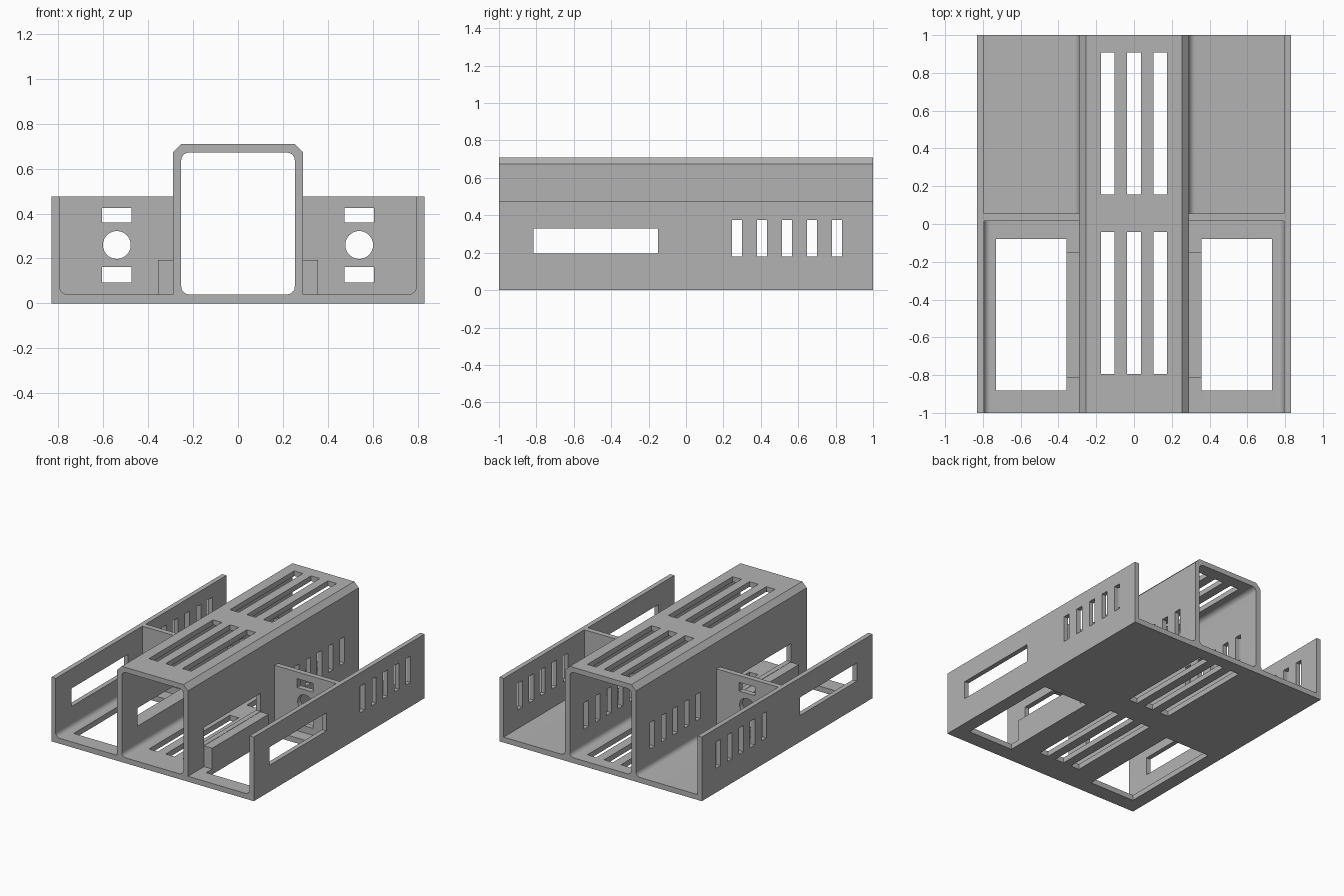
import bpy, bmesh, math
from mathutils import Vector

if "Cube" in bpy.data.objects:
    bpy.data.objects.remove(bpy.data.objects["Cube"], do_unlink=True)

grey = bpy.data.materials.new("mid_grey")
grey.use_nodes = True
GREY = (0.45, 0.45, 0.45, 1)
grey.diffuse_color = GREY
grey.node_tree.nodes["Principled BSDF"].inputs["Base Color"].default_value = GREY


def prism(name, points, axis, start, end):
    """Extrude a 2D outline along an axis."""
    place = {"x": lambda u, v, w: (w, u, v),
             "y": lambda u, v, w: (u, w, v),
             "z": lambda u, v, w: (u, v, w)}[axis]
    bm = bmesh.new()
    low = [bm.verts.new(place(u, v, start)) for u, v in points]
    high = [bm.verts.new(place(u, v, end)) for u, v in points]
    bm.faces.new(low)
    bm.faces.new(high)
    n = len(points)
    for i in range(n):
        j = (i + 1) % n
        bm.faces.new((low[i], low[j], high[j], high[i]))
    bmesh.ops.recalc_face_normals(bm, faces=bm.faces)
    mesh = bpy.data.meshes.new(name)
    bm.to_mesh(mesh)
    bm.free()
    mesh.materials.append(grey)
    obj = bpy.data.objects.new(name, mesh)
    bpy.context.collection.objects.link(obj)
    return obj


def rect(u0, u1, v0, v1):
    return [(u0, v0), (u1, v0), (u1, v1), (u0, v1)]


def flip(points, side):
    return [(u * side, v) for u, v in points]


def fillet(points, rounded, radius, steps=8):
    """Round the chosen right-angle corners of an outline."""
    out = []
    for i, p in enumerate(points):
        if i not in rounded:
            out.append(p)
            continue
        corner = Vector(p)
        back = (Vector(points[i - 1]) - corner).normalized()
        ahead = (Vector(points[(i + 1) % len(points)]) - corner).normalized()
        centre = corner + radius * (back + ahead)
        for k in range(steps + 1):
            t = math.pi / 2 * k / steps
            q = centre - radius * (ahead * math.cos(t) + back * math.sin(t))
            out.append((q.x, q.y))
    return out


def cut(target, points, axis, start, end):
    """Subtract an extruded outline from the target."""
    cutter = prism("cutter", points, axis, start, end)
    cutter.hide_render = True
    mod = target.modifiers.new("cut", "BOOLEAN")
    mod.operation = "DIFFERENCE"
    mod.solver = "EXACT"
    mod.object = cutter
    bpy.context.view_layer.objects.active = target
    bpy.ops.object.modifier_apply(modifier=mod.name)
    mesh = cutter.data
    bpy.data.objects.remove(cutter, do_unlink=True)
    bpy.data.meshes.remove(mesh)


WIDE, IN_WALL, TUNNEL = 0.83, 0.795, 0.29
FLOOR, RIM, ROOF = 0.04, 0.475, 0.71
BEVEL = 0.037
RADIUS = 0.035

# Stepped outer silhouette with chamfered roof edges
half = [(WIDE, 0), (WIDE, RIM), (TUNNEL, RIM),
        (TUNNEL, ROOF - BEVEL), (TUNNEL - BEVEL, ROOF)]
chassis = prism("chassis", half + flip(half[::-1], -1), "y", -1, 1)

# Central tunnel
cut(chassis, fillet(rect(-0.253, 0.253, FLOOR, 0.672), (0, 1, 2, 3), RADIUS), "y", -1.1, 1.1)

# Open side bays, leaving a divider between front and rear
bay = rect(TUNNEL, IN_WALL, FLOOR, 0.6)
for side in (-1, 1):
    cut(chassis, flip(fillet(bay, (1,), RADIUS), side), "y", -1.1, 0.015)
    cut(chassis, flip(fillet(bay, (0,), RADIUS), side), "y", 0.055, 1.1)

# Long slots through roof and floor
for x in (-0.138, 0, 0.138):
    for y0, y1 in ((-0.795, -0.042), (0.155, 0.907)):
        cut(chassis, rect(x - 0.036, x + 0.036, y0, y1), "z", -0.1, 1)

# Window and vents through every upright wall
cut(chassis, rect(-0.815, -0.15, 0.196, 0.33), "x", -1, 1)
for i in range(5):
    y = 0.272 + i * 0.134
    cut(chassis, rect(y - 0.027, y + 0.027, 0.18, 0.375), "x", -1, 1)

# Floor openings and divider ports
ring = [2 * math.pi * i / 40 for i in range(40)]
port = [(0.54 + 0.062 * math.cos(a), 0.26 + 0.062 * math.sin(a)) for a in ring]
for side in (-1, 1):
    cut(chassis, flip(rect(0.357, 0.73, -0.882, -0.08), side), "z", -0.1, 0.1)
    for outline in (port, rect(0.475, 0.605, 0.36, 0.425), rect(0.475, 0.605, 0.092, 0.162)):
        cut(chassis, flip(outline, side), "y", -0.05, 0.1)

# Ledges beside the tunnel below the windows
parts = [chassis]
for side, label in ((1, "left_ledge"), (-1, "right_ledge")):
    outline = flip(rect(TUNNEL - 0.005, 0.357, FLOOR - 0.005, 0.194), side)
    parts.append(prism(label, outline, "y", -0.812, -0.15))

# Smooth the fillets and round ports, keep edges sharp
bpy.ops.object.select_all(action="DESELECT")
for obj in parts:
    obj.select_set(True)
bpy.context.view_layer.objects.active = chassis
bpy.ops.object.shade_smooth_by_angle(angle=math.radians(30))
